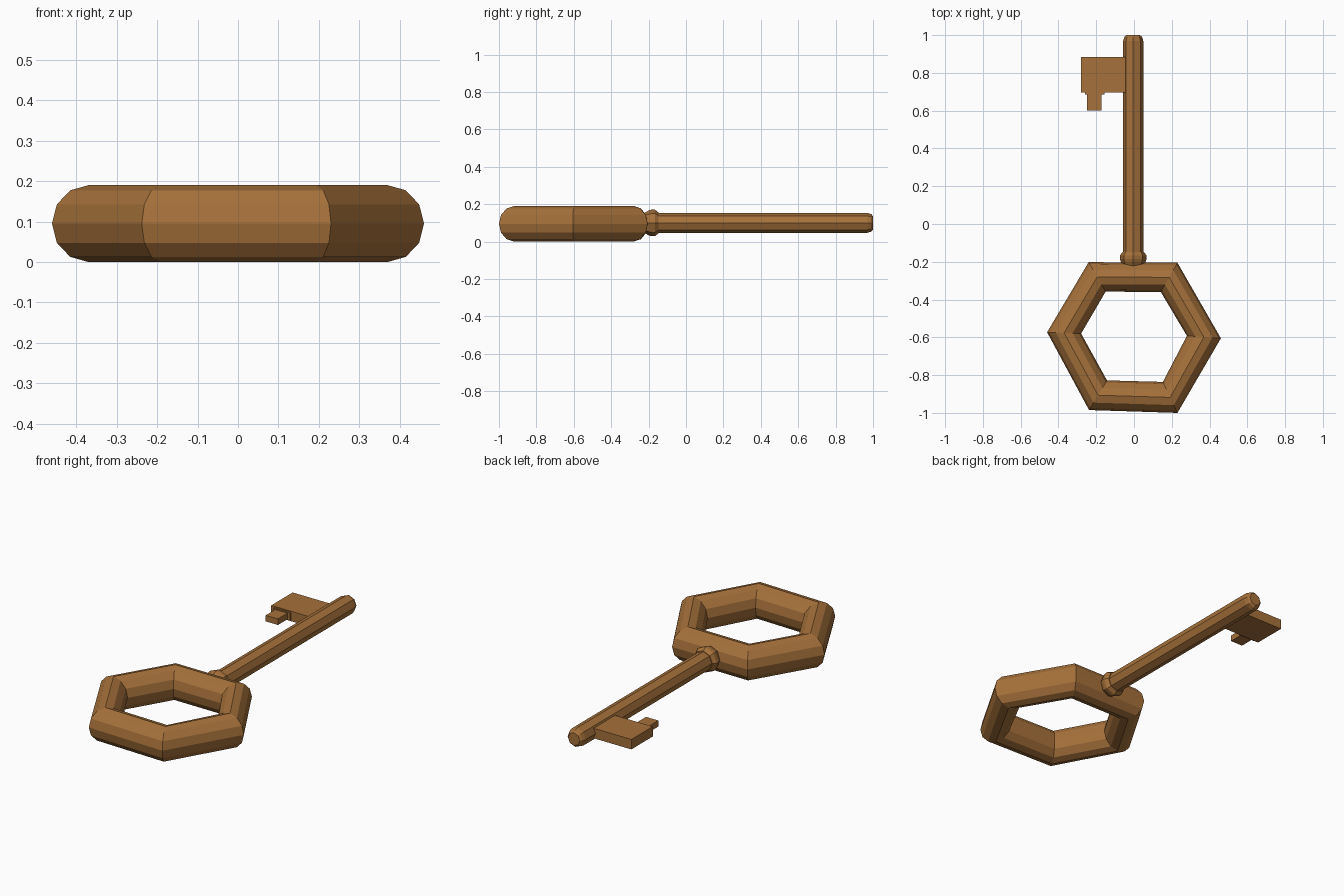
import bpy, bmesh, math
from mathutils import Vector

if "Cube" in bpy.data.objects:
    bpy.data.objects.remove(bpy.data.objects["Cube"])

brown = bpy.data.materials.new("warm brown")
brown.diffuse_color = (0.38, 0.165, 0.043, 1)
brown.use_nodes = True
brown.node_tree.nodes["Principled BSDF"].inputs["Base Color"].default_value = brown.diffuse_color


def finish(name, bm):
    bmesh.ops.recalc_face_normals(bm, faces=bm.faces[:])
    me = bpy.data.meshes.new(name)
    bm.to_mesh(me)
    bm.free()
    me.materials.append(brown)
    ob = bpy.data.objects.new(name, me)
    bpy.context.collection.objects.link(ob)
    return ob


def bridge(bm, loops, closed):
    n = len(loops[0])
    for k in range(len(loops) if closed else len(loops) - 1):
        a, b = loops[k], loops[(k + 1) % len(loops)]
        for i in range(n):
            j = (i + 1) % n
            bm.faces.new((a[i], a[j], b[j], b[i]))
    if not closed:
        bm.faces.new(loops[0])
        bm.faces.new(loops[-1])


def rod(name, profile, x=-0.004, z=0.1, sides=8):
    """Lathe along y from (y, radius) pairs."""
    bm = bmesh.new()
    loops = [[bm.verts.new((x + r * math.cos(i * math.tau / sides), y,
                            z + r * math.sin(i * math.tau / sides)))
              for i in range(sides)] for y, r in profile]
    bridge(bm, loops, False)
    return finish(name, bm)


def box(name, x0, x1, y0, y1, z0, z1):
    bm = bmesh.new()
    bmesh.ops.create_cube(bm, size=1)
    for v in bm.verts:
        v.co = ((x0 + x1) / 2 + v.co.x * (x1 - x0),
                (y0 + y1) / 2 + v.co.y * (y1 - y0),
                (z0 + z1) / 2 + v.co.z * (z1 - z0))
    return finish(name, bm)


# Slightly uneven hexagonal handle ring: outer and inner corners
outer = [(0.46, -0.605), (0.23, -0.205), (-0.24, -0.202),
         (-0.46, -0.573), (-0.238, -0.985), (0.23, -1.0)]
inner = [(0.28, -0.592), (0.142, -0.36), (-0.15, -0.358),
         (-0.28, -0.58), (-0.143, -0.828), (0.153, -0.836)]
bm = bmesh.new()
loops = []
for o, i in zip(outer, inner):
    o, i = Vector(o), Vector(i)
    mid, half = (o + i) / 2, (o - i) / 2
    loop = []
    for k in range(12):
        a = k * math.tau / 12
        p = mid + half * math.cos(a)
        loop.append(bm.verts.new((p.x, p.y, 0.095 + 0.095 * math.sin(a))))
    loops.append(loop)
bridge(bm, loops, True)
finish("handle_ring", bm)

# Shaft with chamfered tip, and collar at its base
rod("shaft", [(-0.24, 0.053), (0.97, 0.053), (0.99, 0.047), (1.0, 0.036)])
rod("collar", [(-0.22, 0.055), (-0.2, 0.066), (-0.185, 0.071),
               (-0.167, 0.071), (-0.148, 0.057)])

# Bit plate, small step and tooth
box("bit_plate", -0.28, -0.03, 0.695, 0.885, 0.072, 0.128)
box("tooth_step", -0.26, -0.156, 0.685, 0.7, 0.078, 0.122)
box("tooth", -0.248, -0.172, 0.6, 0.69, 0.083, 0.117)
